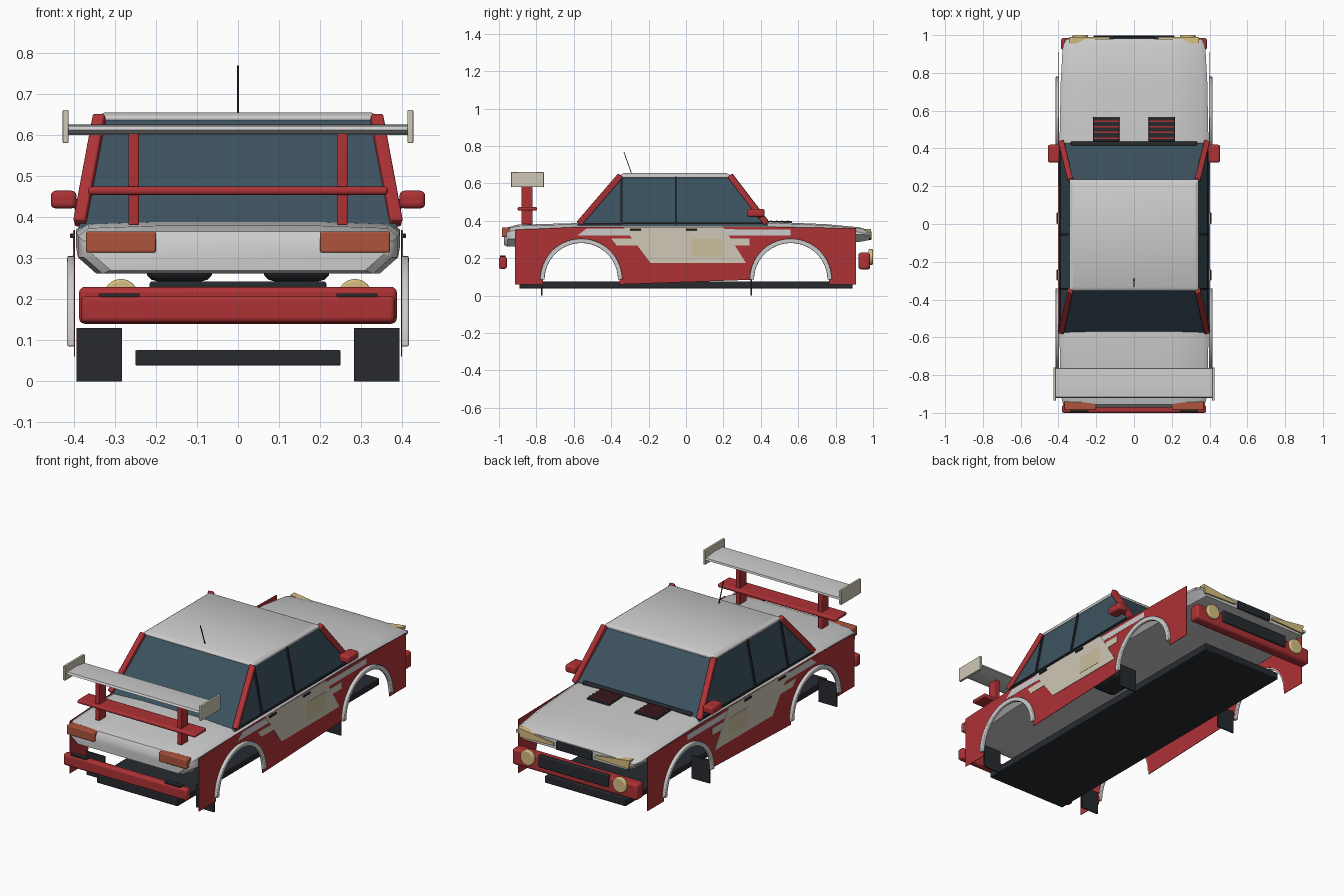
import bpy, bmesh, math
from mathutils import Vector, Matrix

if "Cube" in bpy.data.objects:
    bpy.data.objects.remove(bpy.data.objects["Cube"])

COL = {'red': (.42, .032, .036, 1), 'dark': (.02, .023, .028, 1), 'glass': (.045, .085, .115, 1),
       'beige': (.62, .58, .47, 1), 'lamp': (.68, .52, .22, 1), 'tail': (.42, .09, .045, 1),
       'plate': (.6, .52, .34, 1)}
MATS = {}


def finish(name, bm, col=None, mirror=False, bevel=0, smooth=True):
    bmesh.ops.recalc_face_normals(bm, faces=bm.faces)
    me = bpy.data.meshes.new(name)
    bm.to_mesh(me)
    bm.free()
    ob = bpy.data.objects.new(name, me)
    bpy.context.collection.objects.link(ob)
    if col:
        if col not in MATS:
            MATS[col] = bpy.data.materials.new(col)
            MATS[col].diffuse_color = COL[col]
        me.materials.append(MATS[col])
    if bevel:
        b = ob.modifiers.new('bevel', 'BEVEL')
        b.width, b.segments, b.limit_method = bevel, 3, 'ANGLE'
    if mirror:
        ob.modifiers.new('mirror', 'MIRROR')
    if smooth:
        bpy.context.view_layer.objects.active = ob
        ob.select_set(True)
        bpy.ops.object.shade_smooth_by_angle(angle=math.radians(35))
        ob.select_set(False)
    return ob


def box(name, x, y, z, col=None, mirror=False, bevel=0):
    """Box from three (min, max) ranges."""
    bm = bmesh.new()
    r = (x, y, z)
    m = Matrix.Translation([sum(a) / 2 for a in r]) @ Matrix.Diagonal([a[1] - a[0] for a in r]).to_4x4()
    bmesh.ops.create_cube(bm, size=1, matrix=m)
    return finish(name, bm, col, mirror, bevel)


def prism(name, pts, lo, hi, axis='x', col=None, mirror=False, bevel=0):
    """Outline of (y, z) extruded along x, or of (x, z) extruded along y."""
    bm = bmesh.new()
    P = (lambda a, b, t: (t, a, b)) if axis == 'x' else (lambda a, b, t: (a, t, b))
    loft_rings(bm, [[P(a, b, lo) for a, b in pts], [P(a, b, hi) for a, b in pts]])
    return finish(name, bm, col, mirror, bevel)


def loft_rings(bm, rings):
    vs = [[bm.verts.new(p) for p in r] for r in rings]
    n = len(vs[0])
    for a, b in zip(vs, vs[1:]):
        for i in range(n):
            bm.faces.new((a[i], a[(i + 1) % n], b[(i + 1) % n], b[i]))
    bm.faces.new(vs[0])
    bm.faces.new(vs[-1])


def bar(name, a, b, w, d, col, mirror=False, bevel=0):
    """Rectangular bar between two points."""
    a, b = Vector(a), Vector(b)
    m = Matrix.Translation((a + b) / 2) @ (b - a).to_track_quat('Z', 'Y').to_matrix().to_4x4()
    bm = bmesh.new()
    bmesh.ops.create_cube(bm, size=1, matrix=m @ Matrix.Diagonal((w, d, (b - a).length, 1)))
    return finish(name, bm, col, mirror, bevel)


def arc(cy, r, n=28):
    """Wheel arch points from rear to front."""
    return [(cy - r * math.cos(math.pi * i / n), .085 + r * math.sin(math.pi * i / n)) for i in range(n + 1)]


# Upper body shell: bonnet, waist and boot lofted along y
rings = []
for y, hw, zt, zb in [(-.972, .355, .335, .27), (-.955, .375, .362, .262), (-.90, .39, .376, .262),
                      (-.58, .394, .385, .285), (.44, .394, .392, .285), (.75, .388, .379, .285),
                      (.93, .378, .362, .288), (.98, .365, .345, .297)]:
    half = [(hw * .5, zt + .003), (hw * .93, zt - .003), (hw, zt - .022), (hw, zb + .04), (hw - .045, zb)]
    half = [(x, max(z, zb)) for x, z in half]
    rings.append([(x, y, z) for x, z in half] + [(-x, y, z) for x, z in reversed(half)])
bm = bmesh.new()
loft_rings(bm, rings)
finish('body_shell', bm)

# Thin red side panels with wheel arch openings
side = [(-.915, .06)] + [(-.765, .06)] + arc(-.56, .205) + [(-.355, .06), (.355, .085)] + arc(.56, .205)
side += [(.765, .06), (.91, .06), (.91, .36), (.45, .368), (-.6, .366), (-.915, .352)]
prism('side_panel', side, .397, .400, col='red', mirror=True)

# Wheel arch flares
for label, cy in (('rear', -.56), ('front', .56)):
    prism(label + '_arch_flare', arc(cy, .22) + arc(cy, .196)[::-1], .398, .416, mirror=True, bevel=.004)

# Floor, mud flaps
box('floor', (-.25, .25), (-.89, .89), (.038, .076), 'dark', bevel=.004)
for label, y in (('rear', -.77), ('front', .35)):
    box(label + '_mud_flap', (.283, .393), (y - .004, y + .004), (0, .13), 'dark', True)

# Glasshouse and roof
bm = bmesh.new()
loft_rings(bm, [[(-.388, -.58, .375), (.388, -.58, .375), (.388, .44, .375), (-.388, .44, .375)],
                [(-.336, -.35, .638), (.336, -.35, .638), (.336, .23, .638), (-.336, .23, .638)]])
finish('windows', bm, 'glass')
bm = bmesh.new()
loft_rings(bm, [[(sx * w, sy * l - .058, z) for sx, sy in ((-1, -1), (1, -1), (1, 1), (-1, 1))]
                for w, l, z in ((.342, .293, .63), (.342, .293, .645), (.325, .275, .655))])
finish('roof', bm, bevel=.004)

# Pillars
bar('front_pillar', (.385, .432, .385), (.337, .235, .643), .03, .03, 'red', True, .005)
bar('rear_pillar', (.385, -.572, .385), (.337, -.35, .643), .03, .03, 'red', True, .005)
for label, y in (('door', -.055), ('quarter', -.345)):
    bar(label + '_window_post', (.389, y, .38), (.338, y, .636), .01, .014, 'dark', True)
bar('window_sill_trim', (.392, -.56, .385), (.392, .43, .388), .008, .008, 'dark', True)

# Seats below the cabin
box('seat', (.06, .225), (-.1, .1), (.243, .32), 'dark', True, .03)

# Rear wing with end plates, posts and lower blade
prism('wing_blade', [(-.922, .612), (-.90, .602), (-.80, .600), (-.762, .606), (-.765, .616), (-.84, .625),
                     (-.915, .622)], -.415, .415)
box('wing_end_plate', (.413, .427), (-.935, -.76), (.58, .661), 'beige', True, .003)
box('wing_post', (.241, .267), (-.88, -.82), (.38, .603), 'red', True, .004)
box('wing_lower_blade', (-.365, .365), (-.90, -.797), (.454, .474), 'red', bevel=.008)

# Bumpers
box('rear_bumper', (-.382, .382), (-1, -.958), (.143, .208), 'red', bevel=.012)
box('rear_bumper_pad', (.24, .34), (-.995, -.965), (.204, .214), 'dark', True, .003)
box('front_bumper', (-.387, .387), (.922, .985), (.14, .23), 'red', bevel=.014)

# Front grilles and lamps
box('lower_grille', (-.215, .215), (.975, .997), (.175, .243), 'dark', bevel=.005)
box('upper_grille', (-.11, .11), (.965, .992), (.298, .343), 'dark', bevel=.004)
prism('headlight', [(.125, .315), (.335, .308), (.345, .357), (.13, .329)], .955, .989, 'y', 'lamp', True)
prism('fog_lamp', [(.285 + .042 * math.cos(t * math.pi / 16), .207 + .042 * math.sin(t * math.pi / 16))
                   for t in range(32)], .975, 1, 'y', 'lamp', True, .006)
box('tail_light', (.20, .37), (-.985, -.94), (.313, .365), 'tail', True, .005)

# Bonnet vents with red slats, cowl bar
box('bonnet_vent', (.077, .217), (.437, .567), (.378, .398), 'dark', True, .003)
for i in range(4):
    y = .455 + i * .03
    box('vent_slat', (.08, .214), (y - .004, y + .004), (.39, .403), 'red', True)
box('cowl_bar', (-.335, .335), (.415, .437), (.385, .407), 'dark', bevel=.006)

# Mirrors, door handles, aerial
box('door_mirror', (.393, .456), (.325, .42), (.421, .464), 'red', True, .012)
bar('mirror_arm', (.37, .40, .42), (.405, .385, .437), .02, .02, 'red', True)
for y in (-.27, .03):
    box('door_handle', (.398, .409), (y - .03, y + .03), (.349, .36), 'dark', True, .003)
bar('aerial', (0, -.29, .65), (0, -.332, .768), .004, .004, 'dark')

# Side livery: flat painted shapes and blank number panel
prism('waist_stripe', [(-.58, .322), (.56, .322), (.56, .353), (-.53, .36)], .399, .4012, mirror=True)
prism('livery_block', [(-.335, .367), (.20, .367), (.32, .175), (-.19, .175)], .399, .4024, col='beige', mirror=True)
prism('livery_stripe', [(-.40, .305), (.34, .305), (.34, .268), (-.37, .268)], .399, .4018, col='beige', mirror=True)
box('number_panel', (.399, .4036), (.03, .195), (.21, .306), 'plate', True)

for m in bpy.data.materials:
    if m.users and not m.is_grease_pencil:
        m.use_nodes = True
        m.node_tree.nodes["Principled BSDF"].inputs["Base Color"].default_value = m.diffuse_color
